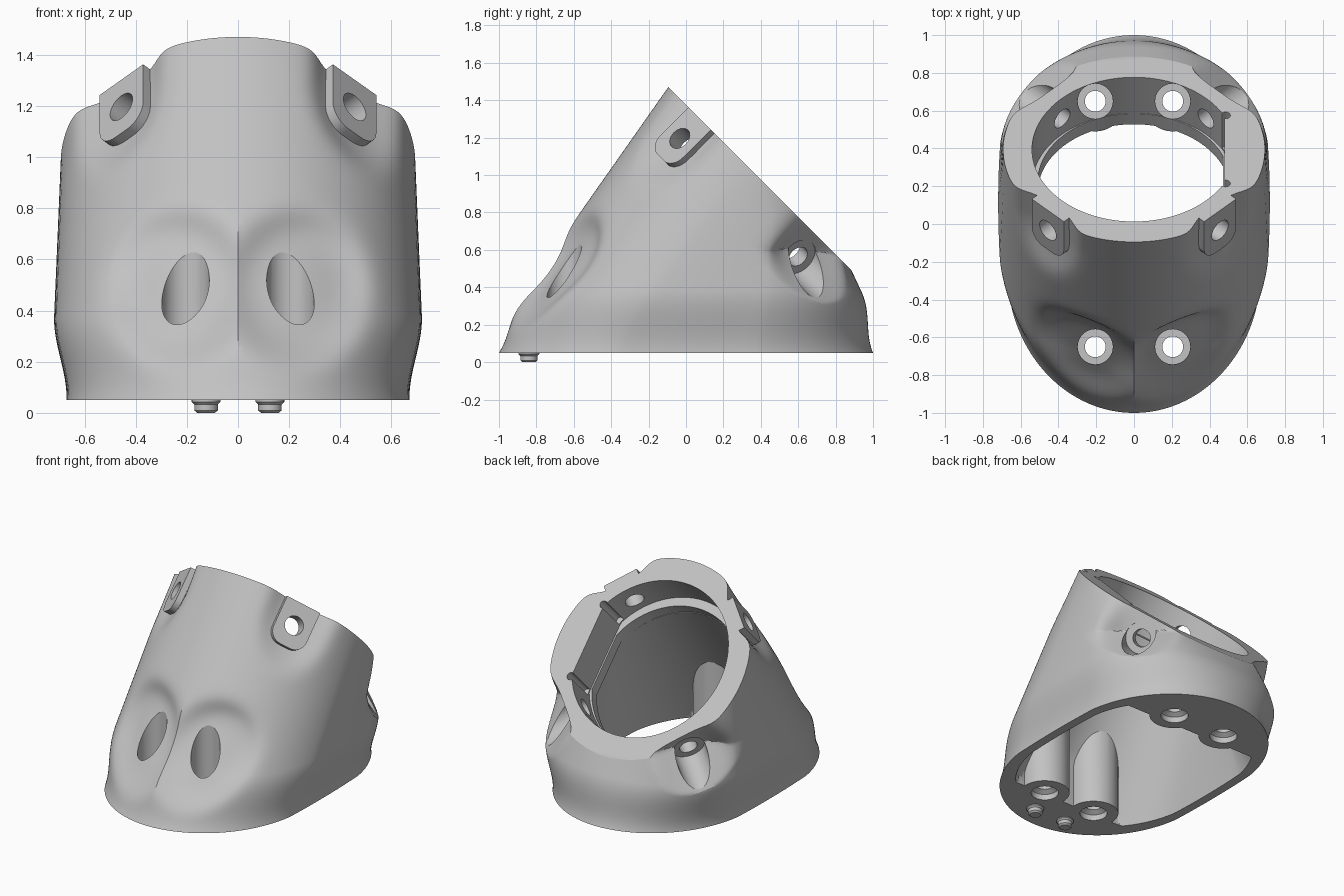
import bpy, bmesh, math
from mathutils import Vector, Matrix

if "Cube" in bpy.data.objects:
    bpy.data.objects.remove(bpy.data.objects["Cube"], do_unlink=True)

grey = bpy.data.materials.new("plain grey")
grey.use_nodes = True
GREY = (0.54, 0.54, 0.54, 1)
grey.diffuse_color = GREY
grey.node_tree.nodes["Principled BSDF"].inputs["Base Color"].default_value = GREY

BASE = 0.05          # height of the underside
TOP_R = 0.693        # outer radius of the tilted collar
TAU = math.tau


def frame(x, y, z, origin):
    m = Matrix((x, y, z)).transposed().to_4x4()
    m.translation = origin
    return m


# Collar frame: u = x, v = down the slanted rim, n = out of the rim
S = math.sqrt(0.5)
COLLAR = frame(Vector((1, 0, 0)), Vector((0, S, -S)), Vector((0, S, S)),
               Vector((0, 0.395, 0.98)))
TO_COLLAR = COLLAR.inverted()


def solid(name, parts):
    """Closed solids, each a list of matching rings, in one object."""
    bm = bmesh.new()
    for rings in parts:
        rows = [[bm.verts.new(p) for p in ring] for ring in rings]
        count = len(rows[0])
        for a, b in zip(rows, rows[1:]):
            for i in range(count):
                j = (i + 1) % count
                bm.faces.new((a[i], a[j], b[j], b[i]))
        bm.faces.new(rows[0][::-1])
        bm.faces.new(rows[-1])
    bmesh.ops.recalc_face_normals(bm, faces=bm.faces)
    mesh = bpy.data.meshes.new(name)
    bm.to_mesh(mesh)
    bm.free()
    mesh.materials.append(grey)
    ob = bpy.data.objects.new(name, mesh)
    bpy.context.collection.objects.link(ob)
    return ob


def circle(r, z, m=Matrix(), count=48, cx=0, cy=0, max_x=9):
    return [m @ Vector((min(cx + r * math.cos(TAU * i / count), max_x),
                        cy + r * math.sin(TAU * i / count), z)) for i in range(count)]


def lathe(profile, m):
    return [circle(r, z, m) for r, z in profile]


def boolean(target, tool, operation):
    tool.hide_render = True
    mod = target.modifiers.new(operation.lower(), "BOOLEAN")
    mod.operation = operation
    mod.solver = "EXACT"
    mod.object = tool
    bpy.context.view_layer.objects.active = target
    bpy.ops.object.modifier_apply(modifier=mod.name)
    bpy.data.objects.remove(tool, do_unlink=True)


def smooth(ob):
    bpy.ops.object.select_all(action="DESELECT")
    ob.select_set(True)
    bpy.context.view_layer.objects.active = ob
    bpy.ops.object.shade_smooth_by_angle(angle=math.radians(20))


def hull(half_x, half_y, bottom, top, rows, shape):
    """Loft from a straight-sided oval foot to a tilted circle (r, v, n)."""
    count = 192
    r, v, n = top
    rings = []
    for k in range(rows + 1):
        t = k / rows
        ring = []
        for i in range(count):
            c, s = math.cos(TAU * i / count), math.sin(TAU * i / count)
            oval = 0.75 * s + 0.25 * max(-1, min(1, 6 * s))
            foot = Vector((half_x * c, half_y * oval, bottom))
            head = COLLAR @ Vector((r * c, v + r * s, n))
            ring.append(shape(foot.lerp(head, t)))
        rings.append(ring)
    return rings


def dented(p):
    """Tuck in the skirt, then press in the screw pockets."""
    p = p.copy()
    k = min(max((p.z - BASE) / 0.33, 0), 1)
    k = k * k * (3 - 2 * k)
    tuck = 1 - 0.085 * (1 - k)
    p.x *= tuck
    p.y *= tuck
    # Two round front hollows meeting in a ridge
    if p.y < 0:
        d = ((abs(p.x) - 0.23) / 0.255) ** 2 + ((p.z - 0.49) / 0.275) ** 2
        p.y += 0.105 * math.exp(-d ** 2.5)
    # Four pockets around the collar, the back ones opening down and inwards
    q = TO_COLLAR @ p
    out = Vector((math.copysign(S, q.x), math.copysign(S, q.y), 0))
    reach = q.dot(out)
    side = (abs(q.x) - abs(q.y)) * S
    if q.y < 0:
        floor, wide = 0.598, 0.215
    else:
        floor, wide = max(0.625, 0.70 - 0.8 * side - 1.5 * (q.z + 0.15)), 0.25
    d = (side / wide) ** 2 + ((q.z + 0.15) / 0.27) ** 2 * (q.z < -0.15)
    q -= out * k * math.exp(-d * d) * max(0, reach - floor)
    return COLLAR @ q


# Outer shell
body = solid("slanted_housing",
             [hull(0.733, 1.093, BASE, (TOP_R, 0, 0), 72, dented)])


def corner_frame(su, sv):
    out = Vector((su * S, sv * S, 0))
    up = Vector((0, 0, 1))
    return COLLAR @ frame(up.cross(out), up, out, Vector((0, 0, -0.15)))


# Flat screw tabs with rounded lower corners
def tab_outline(z, m, w=0.12, r=0.085, low=-0.145, high=0.15):
    pts = [(w, high), (-w, high)]
    for cx, start in ((-w + r, math.pi), (w - r, 1.5 * math.pi)):
        for i in range(9):
            a = start + i * math.pi / 16
            pts.append((cx + r * math.cos(a), low + r + r * math.sin(a)))
    return [m @ Vector((x, y, z)) for x, y in pts]


tabs = solid("tabs", [[tab_outline(0.565, corner_frame(s, -1)),
                       tab_outline(0.645, corner_frame(s, -1))] for s in (-1, 1)])
boolean(body, tabs, "UNION")


# Thin-walled hollow with solid ends, leaving four upright screw pillars
def end_blocks(p):
    return Vector((p.x, max(-0.66, min(p.y, 0.56)), p.z))


cavity = solid("cavity", [hull(0.62, 0.92, -0.02, (0.51, 0.03, -0.35), 24, end_blocks)])
pillars = solid("pillars", [
    [circle(0.16, z, cx=0.205 * sx, cy=0.65 * sy) for z in (-0.1, 1.3 if sy < 0 else 0.8)]
    for sx in (-1, 1) for sy in (-1, 1)])
boolean(cavity, pillars, "DIFFERENCE")
boolean(body, cavity, "DIFFERENCE")

# Collar bore with one flat side, then the offset lower bore
FLAT = 0.48
upper_bore = solid("upper_bore", [[circle(0.54, z, COLLAR, 128, max_x=FLAT)
                                   for z in (-0.27, 0.1)]])
boolean(body, upper_bore, "DIFFERENCE")
lower_bore = solid("lower_bore", [[circle(0.509, z, COLLAR, 128, cy=0.029, max_x=FLAT - 0.01)
                                   for z in (-0.365, 0.11)]])
boolean(body, lower_bore, "DIFFERENCE")

# Small grooves at both ends of the flat
grooves = solid("grooves", [[circle(0.025, z, COLLAR, 24, cx=0.485, cy=s * 0.255)
                             for z in (-0.26, 0.1)] for s in (-1, 1)])
boolean(body, grooves, "DIFFERENCE")

# Upright stepped screw holes and radial collar holes
upright = [(0.088, 0), (0.088, 0.09), (0.055, 0.11), (0.055, 0.2), (0.093, 0.2), (0.093, 1)]
plain = [(0.062, 0.47), (0.062, 0.9)]
sunk = [(0.058, 0.47), (0.058, 0.62), (0.105, 0.62), (0.105, 1.2)]
holes = []
for sx in (-1, 1):
    for sy in (-1, 1):
        holes.append(lathe(upright, Matrix.Translation((0.205 * sx, 0.65 * sy, 0))))
        holes.append(lathe(plain if sy < 0 else sunk, corner_frame(sx, sy)))
boolean(body, solid("holes", holes), "DIFFERENCE")
smooth(body)

# Locating pegs under the front
peg = [(0.035, 0), (0.046, 0.01), (0.046, 0.033), (0.056, 0.043), (0.056, 0.06)]
for side, s in (("left", 1), ("right", -1)):
    smooth(solid(side + "_locating_peg",
                 [lathe(peg, Matrix.Translation((0.125 * s, -0.84, 0)))]))
